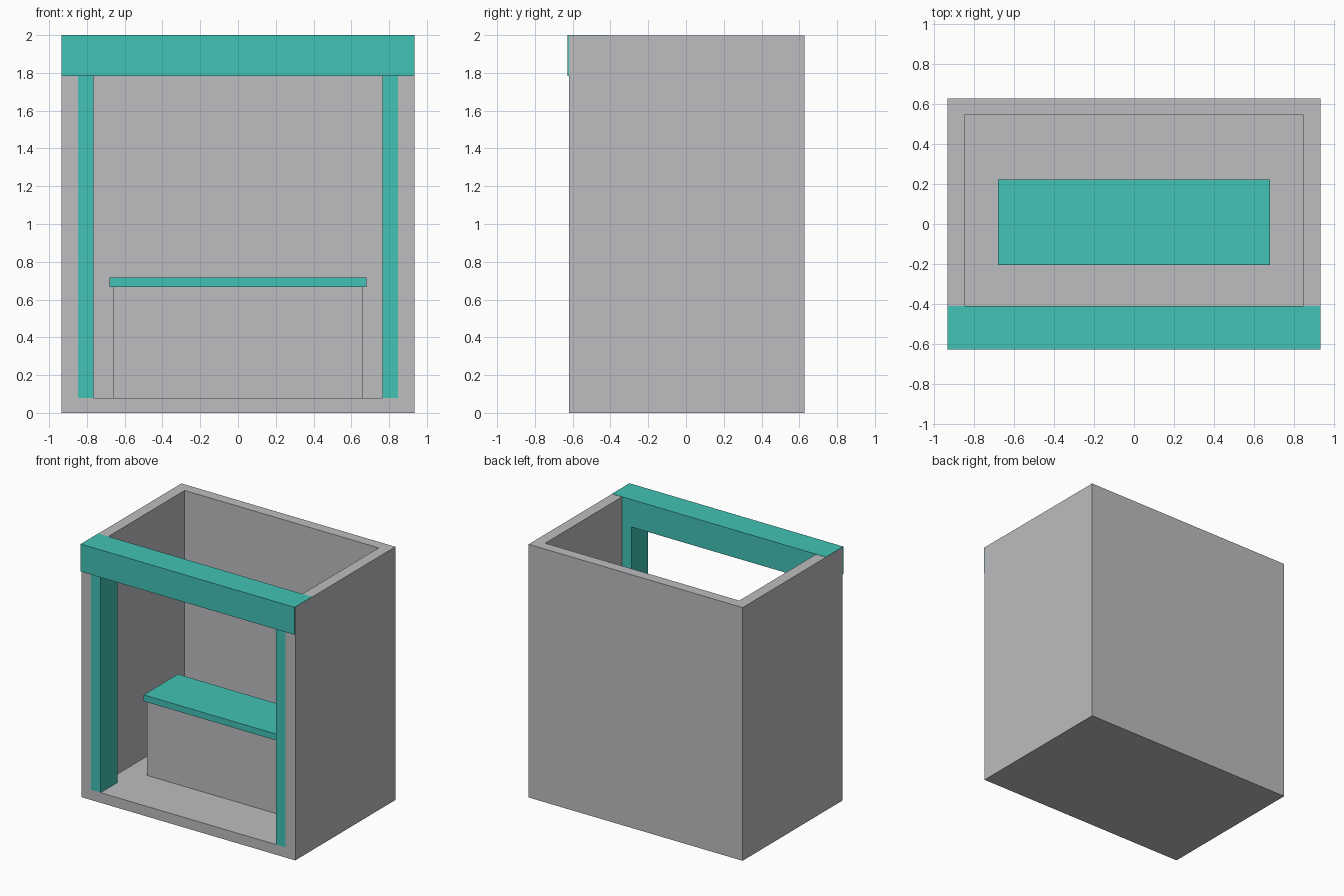
import bpy
import bmesh

if "Cube" in bpy.data.objects:
    bpy.data.objects.remove(bpy.data.objects["Cube"])


def make_material(name, rgb):
    m = bpy.data.materials.new(name)
    m.diffuse_color = (*rgb, 1.0)
    m.use_nodes = True
    m.node_tree.nodes["Principled BSDF"].inputs["Base Color"].default_value = m.diffuse_color
    return m


grey = make_material("light grey", (0.51, 0.51, 0.53))
teal = make_material("teal", (0.054, 0.54, 0.46))


def extrude_plan(name, plan, z0, z1, mat):
    """Extrude a counter-clockwise plan outline from z0 to z1."""
    bm = bmesh.new()
    base = bm.faces.new([bm.verts.new((x, y, z0)) for x, y in plan])
    top = bmesh.ops.extrude_face_region(bm, geom=[base], use_keep_orig=True)["geom"]
    for v in top:
        if isinstance(v, bmesh.types.BMVert):
            v.co.z = z1
    bmesh.ops.recalc_face_normals(bm, faces=bm.faces[:])
    me = bpy.data.meshes.new(name)
    bm.to_mesh(me)
    bm.free()
    me.materials.append(mat)
    ob = bpy.data.objects.new(name, me)
    bpy.context.collection.objects.link(ob)
    return ob


def box(name, x0, x1, y0, y1, z0, z1, mat):
    return extrude_plan(name, [(x0, y0), (x1, y0), (x1, y1), (x0, y1)], z0, z1, mat)


W, IN = 0.934, 0.847            # outer and inner half widths
FRONT, BACK = -0.62, 0.628
POST_BACK = -0.41

# Three-sided wall shell, open at the front and top
extrude_plan("walls", [(-W, FRONT), (-IN, FRONT), (-IN, 0.545), (IN, 0.545),
                       (IN, FRONT), (W, FRONT), (W, BACK), (-W, BACK)],
             0, 1.998, grey)
box("floor", -IN, IN, FRONT, 0.545, 0, 0.08, grey)

# Front posts and header beam
for side, s in (("left", -1), ("right", 1)):
    a, b = sorted((s * 0.765, s * IN))
    box(side + "_post", a, b, FRONT, POST_BACK, 0.08, 1.79, teal)
box("header_beam", -W + 0.0005, W - 0.0005, -0.628, POST_BACK, 1.783, 2.0, teal)

# Counter
box("counter_base", -0.663, 0.663, -0.19, 0.205, 0.08, 0.666, grey)
box("counter_top", -0.68, 0.68, -0.205, 0.222, 0.666, 0.716, teal)
